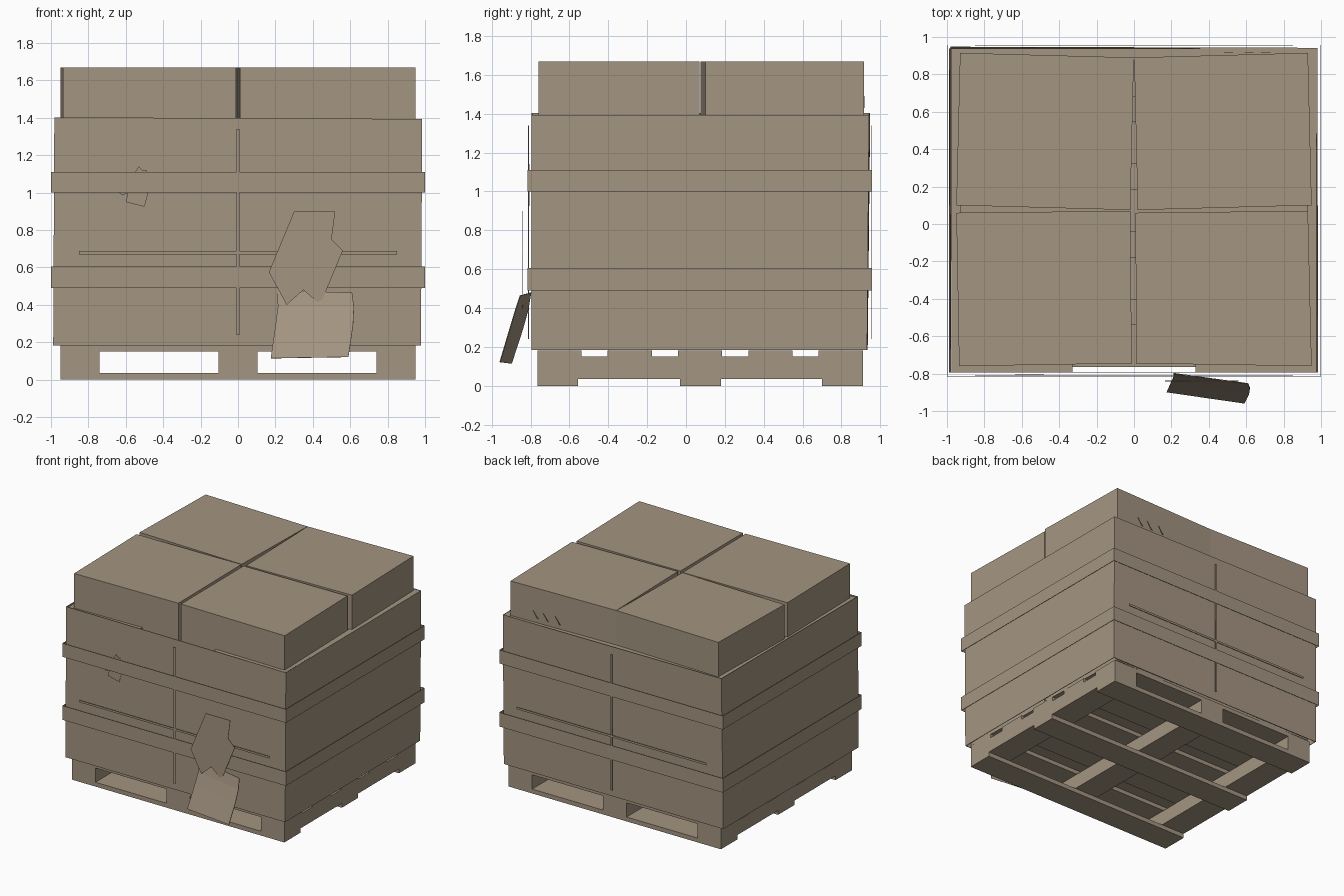
import bpy
import bmesh
from mathutils import Vector

cube = bpy.data.objects.get("Cube")
if cube:
    bpy.data.objects.remove(cube, do_unlink=True)

# One cardboard colour for everything
card = bpy.data.materials.new("dusty_cardboard")
card.use_nodes = True
colour = (0.37, 0.30, 0.22, 1)
card.diffuse_color = colour
bsdf = next(n for n in card.node_tree.nodes if n.type == "BSDF_PRINCIPLED")
bsdf.inputs["Base Color"].default_value = colour
bsdf.inputs["Roughness"].default_value = 0.9


def finish(name, bm, thickness=0):
    mesh = bpy.data.meshes.new(name)
    bm.to_mesh(mesh)
    bm.free()
    mesh.materials.append(card)
    obj = bpy.data.objects.new(name, mesh)
    bpy.context.collection.objects.link(obj)
    if thickness:
        mod = obj.modifiers.new("thickness", "SOLIDIFY")
        mod.thickness = thickness
        mod.offset = -1
    return obj


def extrude(name, points, direction):
    bm = bmesh.new()
    face = bm.faces.new([bm.verts.new(p) for p in points])
    new = bmesh.ops.extrude_face_region(bm, geom=[face])["geom"]
    moved = [v for v in new if isinstance(v, bmesh.types.BMVert)]
    bmesh.ops.translate(bm, verts=moved, vec=Vector(direction))
    bmesh.ops.recalc_face_normals(bm, faces=bm.faces)
    return finish(name, bm)


def prism(name, outline, z0, z1):
    return extrude(name, [(x, y, z0) for x, y in outline], (0, 0, z1 - z0))


def box(name, x0, x1, y0, y1, z0, z1):
    return prism(name, [(x0, y0), (x1, y0), (x1, y1), (x0, y1)], z0, z1)


def plate(name, outline, y):
    return extrude(name, [(x, y, z) for x, z in outline], (0, 0.003, 0))


def sheet(name, rows, closed, thickness):
    """Skin rows of points, from bottom to top, into a thin sheet."""
    bm = bmesh.new()
    grid = [[bm.verts.new(p) for p in row] for row in rows]
    n = len(rows[0])
    for low, high in zip(grid, grid[1:]):
        for i in range(n if closed else n - 1):
            j = (i + 1) % n
            bm.faces.new((low[i], low[j], high[j], high[i]))
    return finish(name, bm, thickness)


# Pallet: three bottom boards, three stringers, five deck boards
for i, y in enumerate((-0.765, -0.03, 0.70)):
    box(f"pallet_bottom_board_{i + 1}", -0.95, 0.95, y, y + 0.21, 0, 0.035)
for i, x in enumerate((-0.95, -0.105, 0.74)):
    box(f"pallet_stringer_{i + 1}", x, x + 0.21, -0.765, 0.91, 0.035, 0.15)
for i in range(5):
    y = -0.765 + i * 0.362
    box(f"pallet_deck_board_{i + 1}", -0.95, 0.95, y, y + 0.227, 0.15, 0.182)

# Four slightly crooked stacks of boxes
stacks = {
    "back_right": [(-0.95, 0.10), (-0.02, 0.075), (-0.001, 0.89), (-0.93, 0.915)],
    "back_left": [(0.02, 0.075), (0.95, 0.10), (0.93, 0.915), (0.001, 0.89)],
    "front_right": [(-0.935, -0.76), (-0.012, -0.745), (-0.02, 0.07), (-0.95, 0.06)],
    "front_left": [(0.012, -0.745), (0.95, -0.76), (0.93, 0.07), (0.008, 0.06)],
}
for name, outline in stacks.items():
    prism(name + "_box_stack", outline, 0.183, 1.67)

# Open sleeve around the stacks, with a narrow ledge at its top
low = [(-0.988, -0.795), (0.978, -0.795), (0.978, 0.932), (-0.988, 0.935)]
high = [(-0.982, -0.795, 1.403), (0.985, -0.795, 1.394),
        (0.98, 0.942, 1.394), (-0.98, 0.948, 1.403)]
sheet("sleeve", [[(x, y, 0.183) for x, y in low], high], True, 0.006)
for side, name in ((-1, "right"), (1, "left")):
    xs = sorted((side * 0.977, side * 0.925))
    box(f"{name}_ledge", *xs, -0.79, 0.937, 1.383, 1.392)
    xs = sorted((side * 0.97, side * 0.33))
    box(f"front_{name}_ledge", *xs, -0.79, -0.74, 1.383, 1.391)
box("back_ledge", -0.97, 0.97, 0.88, 0.937, 1.383, 1.391)

# Two loose bands round the sleeve
for name, z0, z1 in (("lower", 0.49, 0.605), ("upper", 1.0, 1.11)):
    ring = [(-1, -0.816), (1, -0.816), (1, 0.958), (-1, 0.958)]
    sheet(name + "_band", [[(x, y, z) for x, y in ring] for z in (z0, z1)], True, 0.003)

# Crossed tapes on front and back
for name, y in (("front", -0.812), ("back", 0.952)):
    for part, w, z0, z1 in (("upright", 0.008, 0.24, 1.34), ("level", 0.85, 0.67, 0.687)):
        plate(f"{name}_{part}_tape", [(-w, z0), (w, z0), (w, z1), (-w, z1)], y)

# Torn papers on the front
plate("torn_paper", [(0.30, 0.90), (0.52, 0.90), (0.50, 0.75), (0.56, 0.69), (0.44, 0.40),
                     (0.35, 0.48), (0.26, 0.40), (0.165, 0.575)], -0.841)
plate("small_torn_scrap", [(-0.635, 1.0), (-0.62, 0.985), (-0.59, 0.997), (-0.60, 0.95),
                           (-0.50, 0.925), (-0.48, 1.0), (-0.49, 1.12), (-0.51, 1.12),
                           (-0.53, 1.14), (-0.55, 1.11)], -0.805)

# Curled flap hanging away from the front
flap_rows = [
    [(0.175, -0.90, 0.115), (0.59, -0.96, 0.122)],
    [(0.20, -0.843, 0.29), (0.615, -0.91, 0.29)],
    [(0.213, -0.815, 0.39), (0.62, -0.88, 0.39)],
    [(0.21, -0.80, 0.48), (0.61, -0.855, 0.465)],
]
sheet("curled_flap", flap_rows, False, 0.004)

# Small slivers of torn tape on the back
for i, x in enumerate((0.48, 0.59, 0.68)):
    plate(f"back_tape_sliver_{i + 1}", [(x, 1.43), (x + 0.012, 1.43), (x + 0.05, 1.49)], 0.915)
